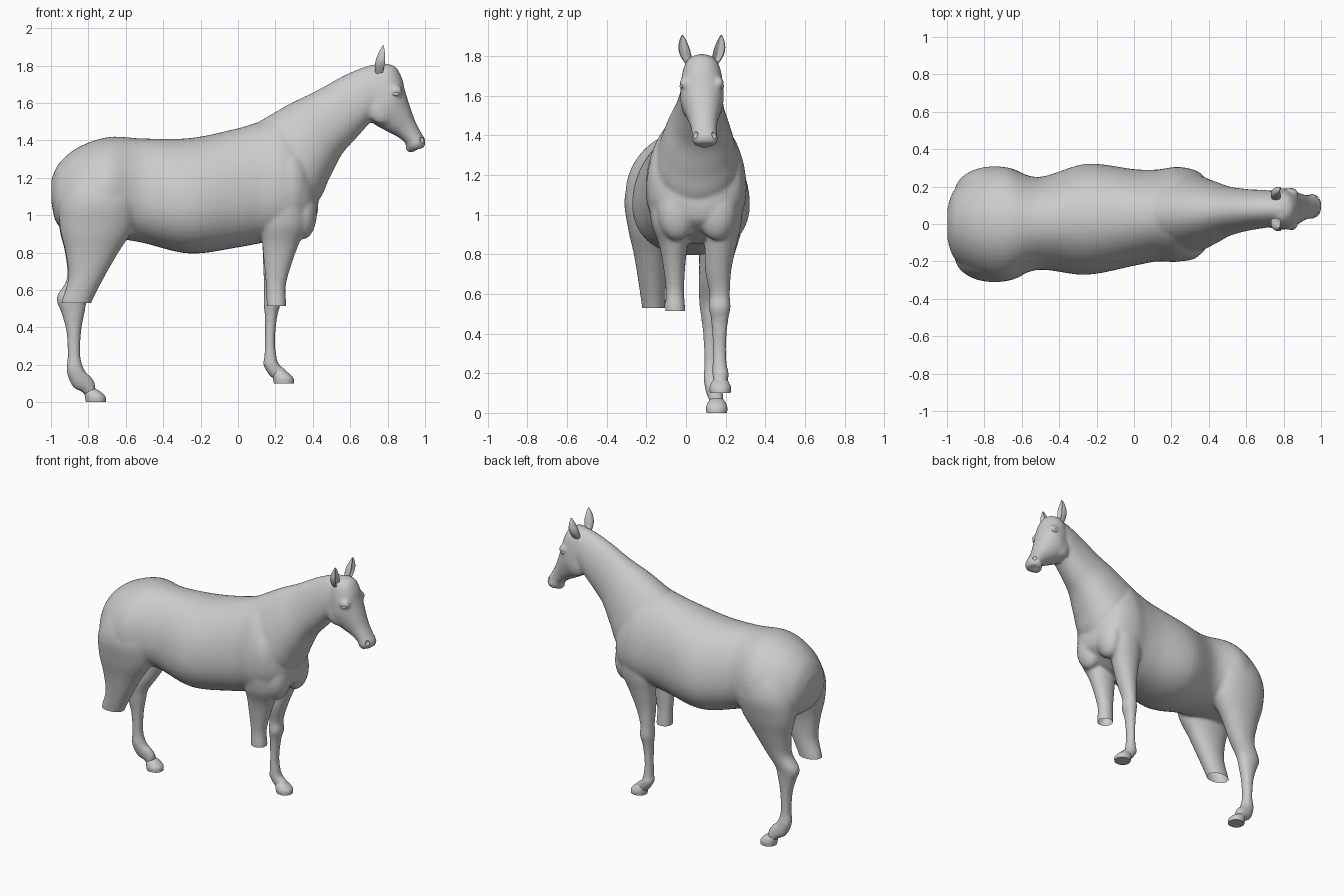
import bpy, bmesh, math
from mathutils import Matrix

coat = bpy.data.materials.new("grey coat")
coat.diffuse_color = (0.6, 0.6, 0.6, 1)


def spline(rings, steps):
    """Catmull-Rom interpolation between rings."""
    out = []
    for i in range(len(rings) - 1):
        p0, p1 = rings[max(i - 1, 0)], rings[i]
        p2, p3 = rings[i + 1], rings[min(i + 2, len(rings) - 1)]
        for s in range(steps):
            t = s / steps
            out.append([0.5 * (2 * b + (c - a) * t + (2 * a - 5 * b + 4 * c - d) * t * t
                               + (3 * b - a - 3 * c + d) * t ** 3)
                        for a, b, c, d in zip(p0, p1, p2, p3)])
    return out + [list(rings[-1])]


def loft(bm, rings, egg=0.0, dent=0.0, steps=6, n=48):
    """Rings are (ax, az, bx, bz, y, half width): A and B lie on the side outline."""
    loops = []
    for ax, az, bx, bz, y, w in spline(rings, steps):
        loop = []
        for k in range(n):
            a = 2 * math.pi * k / n
            c, s = math.cos(a), math.sin(a)
            c = math.copysign(abs(c) ** 0.94, c)
            s = math.copysign(abs(s) ** 0.94, s)
            u = c - dent * max(0, c) ** 4
            loop.append(bm.verts.new(((ax + bx) / 2 + (ax - bx) / 2 * u,
                                      y + w * s * (1 - egg * c),
                                      (az + bz) / 2 + (az - bz) / 2 * u)))
        loops.append(loop)
    for l0, l1 in zip(loops, loops[1:]):
        for k in range(n):
            j = (k + 1) % n
            bm.faces.new((l0[k], l0[j], l1[j], l1[k]))
    bm.faces.new(loops[0])
    bm.faces.new(loops[-1][::-1])


def blob(bm, centre, radii):
    m = Matrix.Translation(centre) @ Matrix.Diagonal((*radii, 1))
    bmesh.ops.create_uvsphere(bm, u_segments=24, v_segments=16, radius=1, matrix=m)


def make(name, bm):
    bmesh.ops.recalc_face_normals(bm, faces=bm.faces[:])
    me = bpy.data.meshes.new(name)
    bm.to_mesh(me)
    bm.free()
    ob = bpy.data.objects.new(name, me)
    bpy.context.collection.objects.link(ob)
    me.materials.append(coat)
    return ob


def smooth(ob, angle=45):
    bpy.ops.object.select_all(action='DESELECT')
    ob.select_set(True)
    bpy.context.view_layer.objects.active = ob
    bpy.ops.object.shade_smooth_by_angle(angle=math.radians(angle))


def level(z, front, back, y, w):
    """Horizontal leg ring."""
    return (front, z, back, z, y, w)


bm = bmesh.new()

# trunk from rump to breast
loft(bm, [
    (-0.998, 1.19, -0.998, 1.07, 0, 0.08), (-0.955, 1.28, -0.965, 0.95, 0, 0.18),
    (-0.85, 1.365, -0.86, 0.89, 0, 0.262), (-0.69, 1.418, -0.70, 0.88, 0, 0.302),
    (-0.50, 1.41, -0.52, 0.855, 0.003, 0.245), (-0.25, 1.413, -0.26, 0.795, 0.025, 0.293),
    (0, 1.465, 0, 0.828, 0.035, 0.255), (0.12, 1.50, 0.12, 0.85, 0.045, 0.243),
    (0.24, 1.52, 0.24, 0.86, 0.052, 0.25), (0.35, 1.42, 0.35, 0.92, 0.055, 0.218),
    (0.41, 1.27, 0.41, 0.97, 0.055, 0.14), (0.432, 1.16, 0.428, 1.03, 0.055, 0.07)], egg=0.14)

# neck
loft(bm, [
    (-0.05, 1.41, 0.20, 0.98, 0.05, 0.17), (0.12, 1.505, 0.41, 1.06, 0.055, 0.205),
    (0.28, 1.597, 0.49, 1.20, 0.06, 0.172), (0.42, 1.665, 0.555, 1.325, 0.068, 0.132),
    (0.57, 1.748, 0.63, 1.41, 0.075, 0.11), (0.70, 1.80, 0.70, 1.49, 0.08, 0.10),
    (0.79, 1.81, 0.76, 1.56, 0.08, 0.088)], egg=0.15)

# head from poll to muzzle
loft(bm, [
    (0.78, 1.812, 0.70, 1.70, 0.08, 0.08), (0.84, 1.795, 0.69, 1.62, 0.08, 0.098),
    (0.876, 1.735, 0.695, 1.54, 0.08, 0.108), (0.892, 1.67, 0.725, 1.49, 0.081, 0.109),
    (0.917, 1.59, 0.79, 1.452, 0.084, 0.09), (0.945, 1.51, 0.855, 1.418, 0.088, 0.07),
    (0.977, 1.445, 0.895, 1.385, 0.092, 0.063), (1.002, 1.40, 0.905, 1.357, 0.095, 0.066),
    (0.997, 1.362, 0.925, 1.343, 0.096, 0.05)])
blob(bm, (0.925, 0.095, 1.358), (0.03, 0.04, 0.022))           # lower lip
for s in (-1, 1):
    blob(bm, (0.835, 0.08 + s * 0.084, 1.662), (0.045, 0.028, 0.034))  # brow
    blob(bm, (0.768, 0.08 + s * 0.07, 1.572), (0.075, 0.035, 0.085))   # cheek
    blob(bm, (0.345, 0.055 + s * 0.10, 1.02), (0.078, 0.10, 0.15))     # breast muscle
    blob(bm, (0.27, 0.05 + s * 0.15, 1.15), (0.11, 0.098, 0.21))       # shoulder

# near hind leg, cut off above the hock
loft(bm, [level(1.30, -0.62, -0.82, -0.10, 0.07), level(1.22, -0.56, -0.90, -0.14, 0.125),
          level(1.08, -0.53, -0.955, -0.16, 0.15), level(0.93, -0.56, -0.952, -0.172, 0.12),
          level(0.80, -0.64, -0.922, -0.175, 0.088), level(0.66, -0.72, -0.908, -0.17, 0.07),
          level(0.53, -0.785, -0.945, -0.163, 0.058), level(0.47, -0.80, -0.94, -0.16, 0.05)])

# far hind leg, complete
loft(bm, [level(1.30, -0.62, -0.82, 0.10, 0.07), level(1.22, -0.56, -0.90, 0.14, 0.125),
          level(1.08, -0.53, -0.955, 0.158, 0.15), level(0.93, -0.57, -0.955, 0.163, 0.12),
          level(0.80, -0.65, -0.925, 0.155, 0.09), level(0.66, -0.735, -0.915, 0.135, 0.07),
          level(0.56, -0.80, -0.97, 0.125, 0.058), level(0.48, -0.82, -0.945, 0.125, 0.048),
          level(0.38, -0.838, -0.918, 0.127, 0.039), level(0.25, -0.843, -0.91, 0.128, 0.036),
          level(0.17, -0.82, -0.917, 0.132, 0.043), (-0.785, 0.135, -0.885, 0.085, 0.142, 0.042),
          (-0.765, 0.10, -0.835, 0.055, 0.15, 0.038), (-0.76, 0.055, -0.81, 0.03, 0.155, 0.036)])

# near front leg, cut off at the knee
loft(bm, [level(1.08, 0.36, 0.15, -0.10, 0.09), level(0.95, 0.365, 0.125, -0.085, 0.088),
          level(0.85, 0.327, 0.13, -0.065, 0.072), level(0.75, 0.29, 0.138, -0.06, 0.057),
          level(0.62, 0.255, 0.15, -0.056, 0.046), level(0.52, 0.258, 0.153, -0.055, 0.051),
          level(0.46, 0.245, 0.155, -0.055, 0.045)])

# far front leg, complete
loft(bm, [level(1.08, 0.36, 0.15, 0.20, 0.09), level(0.95, 0.355, 0.125, 0.19, 0.088),
          level(0.85, 0.315, 0.13, 0.175, 0.08), level(0.72, 0.265, 0.135, 0.163, 0.066),
          level(0.60, 0.226, 0.14, 0.17, 0.051), level(0.53, 0.229, 0.137, 0.17, 0.055),
          level(0.46, 0.21, 0.143, 0.17, 0.042), level(0.33, 0.198, 0.144, 0.168, 0.034),
          level(0.24, 0.207, 0.14, 0.17, 0.037), level(0.20, 0.22, 0.135, 0.174, 0.042),
          (0.243, 0.185, 0.17, 0.14, 0.175, 0.037), (0.262, 0.165, 0.19, 0.128, 0.174, 0.036),
          (0.265, 0.14, 0.20, 0.115, 0.173, 0.034)])
body = make("horse_body", bm)

# fuse the parts into one smooth skin, keeping the volume of thin legs
rm = body.modifiers.new("fuse", 'REMESH')
rm.mode, rm.voxel_size = 'VOXEL', 0.01
for factor, count in [(0.5, 8)] + [(0.5, 1), (-0.52, 1)] * 8:
    sm = body.modifiers.new("soften", 'SMOOTH')
    sm.factor, sm.iterations = factor, count

# cutters: leg stumps and nostrils
cut = bmesh.new()
stumps = (0.515, 0.53)
for x, top in zip((0.2, -0.87), stumps):
    m = Matrix.Translation((x, -0.19, top - 0.15)) @ Matrix.Diagonal((0.4, 0.44, 0.3, 1))
    bmesh.ops.create_cube(cut, size=1, matrix=m)
for s in (-1, 1):
    blob(cut, (0.986, 0.095 + s * 0.05, 1.405), (0.014, 0.016, 0.02))
cutter = make("cutter", cut)
cutter.hide_render = True
bo = body.modifiers.new("cut", 'BOOLEAN')
bo.operation, bo.object = 'DIFFERENCE', cutter

dg = bpy.context.evaluated_depsgraph_get()
skin = bpy.data.meshes.new_from_object(body.evaluated_get(dg))
body.modifiers.clear()
body.data = skin
skin.materials.clear()
skin.materials.append(coat)
for p in skin.polygons:
    p.material_index = 0
bpy.data.objects.remove(cutter)

# the stumps are open below
bm = bmesh.new()
bm.from_mesh(skin)
caps = [f for f in bm.faces if f.normal.z < -0.99
        and all(min(abs(v.co.z - h) for h in stumps) < 0.001 for v in f.verts)]
bmesh.ops.delete(bm, geom=caps, context='FACES')
bm.to_mesh(skin)
bm.free()
smooth(body)

# hooves
for name, x, y, z in (("hind_hoof", -0.705, 0.155, 0.0), ("front_hoof", 0.30, 0.173, 0.10)):
    bm = bmesh.new()
    loft(bm, [(x - 0.06, z + 0.074, x - 0.115, z + 0.055, y, 0.036),
              (x - 0.032, z + 0.058, x - 0.115, z + 0.042, y, 0.046),
              (x - 0.004, z + 0.03, x - 0.112, z + 0.022, y, 0.054),
              (x, z, x - 0.108, z, y, 0.052)])
    smooth(make(name, bm))

for side, s in (("near", -1), ("far", 1)):
    # ear, hollowed at the front
    bm = bmesh.new()
    loft(bm, [level(1.75, 0.785, 0.735, 0.08 + s * 0.055, 0.02),
              level(1.80, 0.80, 0.732, 0.08 + s * 0.08, 0.028),
              level(1.84, 0.803, 0.74, 0.08 + s * 0.09, 0.028),
              level(1.88, 0.792, 0.758, 0.08 + s * 0.096, 0.017),
              level(1.907, 0.782, 0.774, 0.08 + s * 0.098, 0.003)], dent=0.9)
    smooth(make(side + "_ear", bm), 60)

    # eye
    bm = bmesh.new()
    blob(bm, (0.842, 0.08 + s * 0.098, 1.648), (0.022, 0.014, 0.012))
    smooth(make(side + "_eye", bm))
